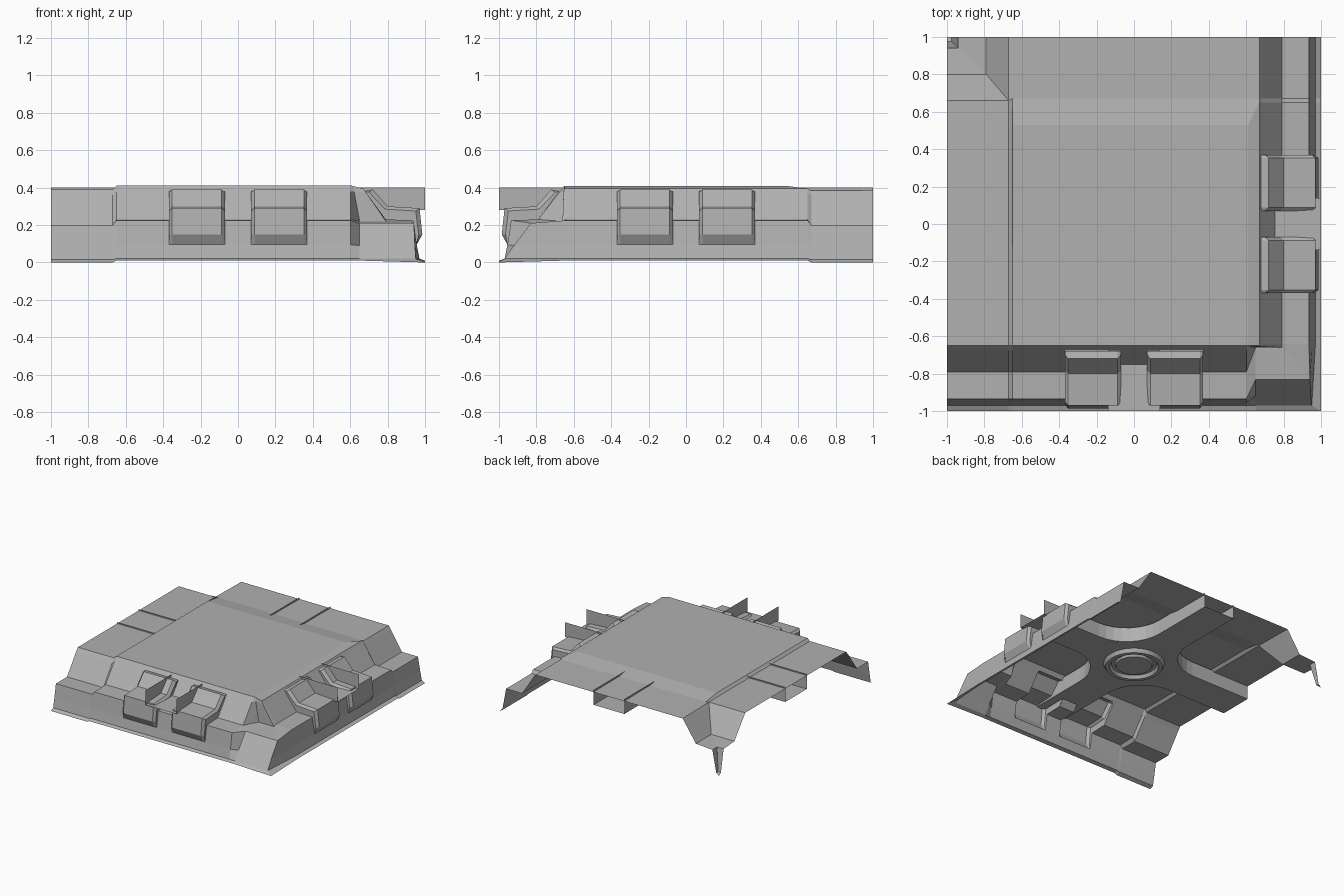
import bpy, bmesh, math
from mathutils import Vector

if "Cube" in bpy.data.objects:
    bpy.data.objects.remove(bpy.data.objects["Cube"])

grey = bpy.data.materials.new("dark_grey")
grey.diffuse_color = (.44, .44, .44, 1)
grey.use_nodes = True
grey.node_tree.nodes["Principled BSDF"].inputs["Base Color"].default_value = grey.diffuse_color


def build(name, polys, up=True):
    """Make one object from a list of polygons, welded and facing up or down."""
    bm = bmesh.new()
    for poly in polys:
        pts = []
        for p in poly:
            v = Vector(p)
            if all((v - q).length > 1e-5 for q in pts):
                pts.append(v)
        if len(pts) > 2:
            bm.faces.new([bm.verts.new(p) for p in pts])
    bmesh.ops.remove_doubles(bm, verts=bm.verts, dist=1e-4)
    bmesh.ops.recalc_face_normals(bm, faces=bm.faces)
    total = sum(f.normal.z * f.calc_area() for f in bm.faces)
    if (total > 0) != up:
        bmesh.ops.reverse_faces(bm, faces=bm.faces)
    bmesh.ops.triangulate(bm, faces=[f for f in bm.faces if len(f.verts) > 12])
    mesh = bpy.data.meshes.new(name)
    bm.to_mesh(mesh)
    bm.free()
    mesh.materials.append(grey)
    ob = bpy.data.objects.new(name, mesh)
    bpy.context.collection.objects.link(ob)
    return ob


def front(s, d, z):
    return (s, -d, z)


def right(s, d, z):
    return (d, s, z)


def station(place, s, prof):
    return [place(s, d, z) for d, z in prof]


def loft(rows, skip=lambda i, j: False):
    return [(rows[i][j], rows[i + 1][j], rows[i + 1][j + 1], rows[i][j + 1])
            for i in range(len(rows) - 1) for j in range(len(rows[i]) - 1)
            if not skip(i, j)]


# Skirt cross-sections: (distance out, height); the thin ones are for the open ends
LOWER = [(.79, .23), (.935, .225), (.955, .095), (.97, .02), (1, .01)]
THIN_LOWER = [(.79, .20), (.935, .20), (.955, .09), (.97, .015), (1, 0)]
FULL = [(.65, .41), (.675, .378)] + LOWER
THIN = [(.65, .39), (.675, .36)] + THIN_LOWER
FULL_R = [(.67, .395), (.685, .373)] + LOWER
THIN_R = [(.67, .385), (.685, .363)] + THIN_LOWER

box_cuts = [-.37, -.07, .07, .37]
rows = [station(front, -1, THIN), station(front, -.67, THIN)]
rows += [station(front, s, FULL) for s in [-.65] + box_cuts + [.60]]
# Outer corner: the ledge steps back and ends in a sloped face
rows.append([(.61, -.65, .41), (.62, -.655, .38), (.65, -.66, .22), (.65, -.83, .21),
             (.65, -.92, .09), (.65, -.97, .02), (.65, -1, .01)])
rows.append([(.67, -.65, .395), (.685, -.655, .373), (.79, -.66, .22), (.94, -.83, .21),
             (.945, -.92, .09), (.95, -.97, .02), (1, -1, 0)])
rows += [station(right, s, FULL_R) for s in [-.64] + box_cuts + [.65]]
rows += [station(right, s, THIN_R) for s in (.67, 1)]
# leave openings behind the four housings
open_spans = {3, 5, 11, 13}
shell = loft(rows, lambda i, j: i in open_spans and 1 <= j <= 3)

# Top deck: raised centre panel, lower back and left strips
shell += [
    [(-.65, -.65, .41), (.61, -.65, .41), (.61, .53, .41), (-.65, .53, .41)],
    [(.61, -.65, .41), (.67, -.65, .395), (.67, .65, .395), (.61, .53, .41)],
    [(-.65, .53, .41), (.61, .53, .41), (.67, .65, .395), (.67, .67, .385), (-.65, .67, .39)],
    [(-.65, .67, .39), (.67, .67, .385), (.67, 1, .385), (-.65, 1, .385)],
    [(-.67, -.65, .39), (-.65, -.65, .41), (-.65, .53, .41), (-.65, .67, .39), (-.67, .66, .39)],
    [(-.67, .66, .39), (-.65, .67, .39), (-.65, 1, .385), (-.67, 1, .385)],
    [(-1, -.65, .39), (-.67, -.65, .39), (-.67, .66, .39), (-1, .66, .39)],
]

# Inner corner: slopes down to a ledge, then a narrow foot
A, B = (-.67, .66, .39), (-.79, .80, .21)
shell += [
    [(-1, .66, .39), A, B, (-1, .80, .21)],
    [A, (-.67, 1, .385), (-.79, 1, .21), B],
    [(-1, .80, .21), B, (-.94, .94, .20), (-1, .94, .20)],
    [B, (-.79, 1, .21), (-.94, 1, .20), (-.94, .94, .20)],
    [(-1, .94, .20), (-.94, .94, .20), (-.975, .975, .02), (-1, .975, .02)],
    [(-.94, .94, .20), (-.94, 1, .20), (-.975, 1, .02), (-.975, .975, .02)],
    [(-1, .975, .02), (-.975, .975, .02), (-.975, 1, .02), (-1, 1, 0)],
]
build("deck_shell", shell)

# Housings: paired bevelled boxes on the front and right skirts
BOX = [(.68, .382), (.72, .39), (.80, .30), (.97, .29), (.985, .15), (.955, .095)]
SIDE = [(.68, .378), (.70, .375), (.785, .285), (.95, .275), (.965, .15), (.955, .095)]
for label, place in (("front", front), ("right", right)):
    for n, s0 in enumerate((-.37, .07)):
        secs = [(s0, SIDE), (s0 + .018, BOX), (s0 + .282, BOX), (s0 + .30, SIDE)]
        polys = loft([station(place, s, p) for s, p in secs])
        for s in (s0, s0 + .30):
            polys.append(station(place, s, SIDE + FULL[3:1:-1]))
        build(f"{label}_housing_{n + 1}", polys)

# Cross-shaped cable trench hanging below the deck, with rounded inner corners
W, R, FLOOR, RIM = .14, .32, .28, .40
quarter = [(1, W)]
for k in range(9):
    a = math.radians(270 - 90 * k / 8)
    quarter.append((W + R + R * math.cos(a), W + R + R * math.sin(a)))
quarter.append((W, 1))
outline, polys = [], []
for q in range(4):
    c, s = round(math.cos(q * math.pi / 2)), round(math.sin(q * math.pi / 2))
    pts = [(c * x - s * y, s * x + c * y) for x, y in quarter]
    outline += pts
    for p, r in zip(pts, pts[1:]):
        polys.append([(*p, FLOOR), (*r, FLOOR), (*r, RIM), (*p, RIM)])
build("trench", polys + [[(*p, FLOOR) for p in outline]], up=False)

# Round hub below the trench centre
HUB = [(.23, .28), (.215, .25), (.185, .25), (.17, .275), (.145, .275), (.135, .26), (.0, .26)]
N = 32
hub_rows = [[(r * math.cos(2 * math.pi * k / N), r * math.sin(2 * math.pi * k / N), z)
             for r, z in HUB] for k in range(N)]
build("hub_ring", loft(hub_rows + hub_rows[:1]), up=False)
